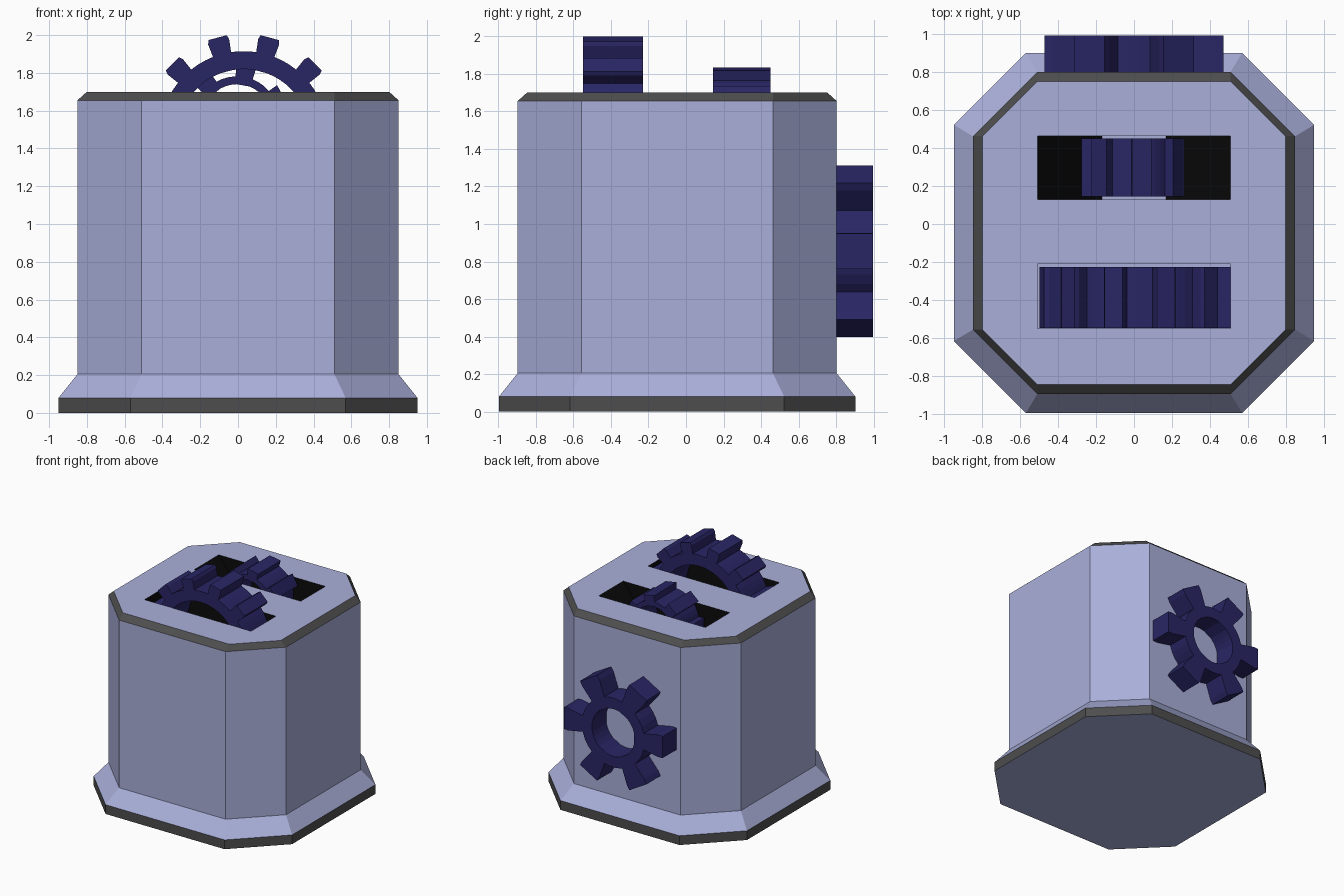
import bpy, bmesh
from math import sin, cos, radians

if "Cube" in bpy.data.objects:
    bpy.data.objects.remove(bpy.data.objects["Cube"])


def material(name, color):
    m = bpy.data.materials.new(name)
    m.diffuse_color = (*color, 1)
    m.use_nodes = True
    m.node_tree.nodes["Principled BSDF"].inputs["Base Color"].default_value = m.diffuse_color
    return m


BODY = material("body_blue", (0.40, 0.43, 0.70))
TRIM = material("trim_grey", (0.075, 0.075, 0.075))
DARK = material("slot_black", (0.003, 0.003, 0.003))
GEAR = material("gear_navy", (0.022, 0.019, 0.13))
CASE_MATS = [BODY, TRIM, DARK]


def finish(bm, name, mats):
    bmesh.ops.recalc_face_normals(bm, faces=bm.faces)
    me = bpy.data.meshes.new(name)
    bm.to_mesh(me)
    bm.free()
    for m in mats:
        me.materials.append(m)
    ob = bpy.data.objects.new(name, me)
    bpy.context.collection.objects.link(ob)
    return ob


def loft(name, rings, band_mats, bottom_mat, top_mat, mats):
    """Skin a stack of rings, with one material index per band."""
    bm = bmesh.new()
    loops = [[bm.verts.new(p) for p in r] for r in rings]
    n = len(loops[0])
    for a, b, mi in zip(loops, loops[1:], band_mats):
        for i in range(n):
            j = (i + 1) % n
            bm.faces.new((a[i], a[j], b[j], b[i])).material_index = mi
    bm.faces.new(loops[0]).material_index = bottom_mat
    bm.faces.new(loops[-1]).material_index = top_mat
    return finish(bm, name, mats)


def octagon(h, c, z, cy=-0.047):
    pts = [(h, -c), (h, c), (c, h), (-c, h), (-h, c), (-h, -c), (-c, -h), (c, -h)]
    return [(x, y + cy, z) for x, y in pts]


def rect(hx, y0, y1, z):
    return [(-hx, y0, z), (hx, y0, z), (hx, y1, z), (-hx, y1, z)]


def gear(name, cx, cz, y0, y1, teeth, start, hole, root, tooth):
    """Ring gear about y; tooth = (radius, half angle) points from root to tip."""
    step = 360 / teeth
    prof = []
    for k in range(teeth):
        a = start + k * step
        prof += [(r, a - h) for r, h in tooth]
        prof += [(r, a + h) for r, h in reversed(tooth)]
        edge = tooth[0][1]
        gap = step - 2 * edge
        prof += [(root, a + edge + gap * f) for f in (1 / 3, 2 / 3)]

    bm = bmesh.new()

    def ring(pts, y):
        return [bm.verts.new((cx + r * sin(radians(a)), y, cz + r * cos(radians(a))))
                for r, a in pts]
    inner = [(hole, a) for _, a in prof]
    loops = [ring(prof, y0), ring(prof, y1), ring(inner, y1), ring(inner, y0)]
    n = len(prof)
    for k in range(4):
        a, b = loops[k], loops[(k + 1) % 4]
        for i in range(n):
            j = (i + 1) % n
            bm.faces.new((a[i], a[j], b[j], b[i]))
    return finish(bm, name, [GEAR])


# Eight-sided housing with flared foot and bevelled rim
housing = loft("housing",
               [octagon(0.95, 0.57, 0), octagon(0.95, 0.57, 0.08),
                octagon(0.85, 0.51, 0.205), octagon(0.85, 0.51, 1.655),
                octagon(0.80, 0.51, 1.70)],
               [1, 0, 0, 1], 0, 0, CASE_MATS)

# Slots in the top: (bottom half width, y range, floor height)
for bottom, y0, y1, floor in ((0.51, -0.55, -0.21, 0.90), (0.17, 0.13, 0.465, 1.25)):
    slope = (0.51 - bottom) / (1.70 - floor)
    cutter = loft("slot_cutter",
                  [rect(bottom, y0, y1, floor),
                   rect(0.51 + slope * 0.1, y0, y1, 1.80)],
                  [2], 0, 2, CASE_MATS)
    cutter.hide_render = True
    mod = housing.modifiers.new("slot", 'BOOLEAN')
    mod.operation = 'DIFFERENCE'
    mod.solver = 'EXACT'
    mod.object = cutter
    bpy.context.view_layer.objects.active = housing
    bpy.ops.object.modifier_apply(modifier=mod.name)
    bpy.data.objects.remove(cutter)

# Large gear, front slot
gear("front_gear", 0.03, 1.47, -0.548, -0.228, 12, 15, 0.35, 0.445,
     [(0.445, 6.4), (0.515, 6.4), (0.537, 5.3)])
# Small gear, rear slot
gear("rear_slot_gear", -0.005, 1.56, 0.145, 0.45, 7, 10, 0.18, 0.222,
     [(0.222, 12), (0.275, 11)])
# Six-toothed gear on the back wall
gear("back_wall_gear", 0.0, 0.855, 0.79, 0.995, 6, 30, 0.205, 0.30,
     [(0.30, 13.5), (0.44, 12.6), (0.482, 11.2)])
